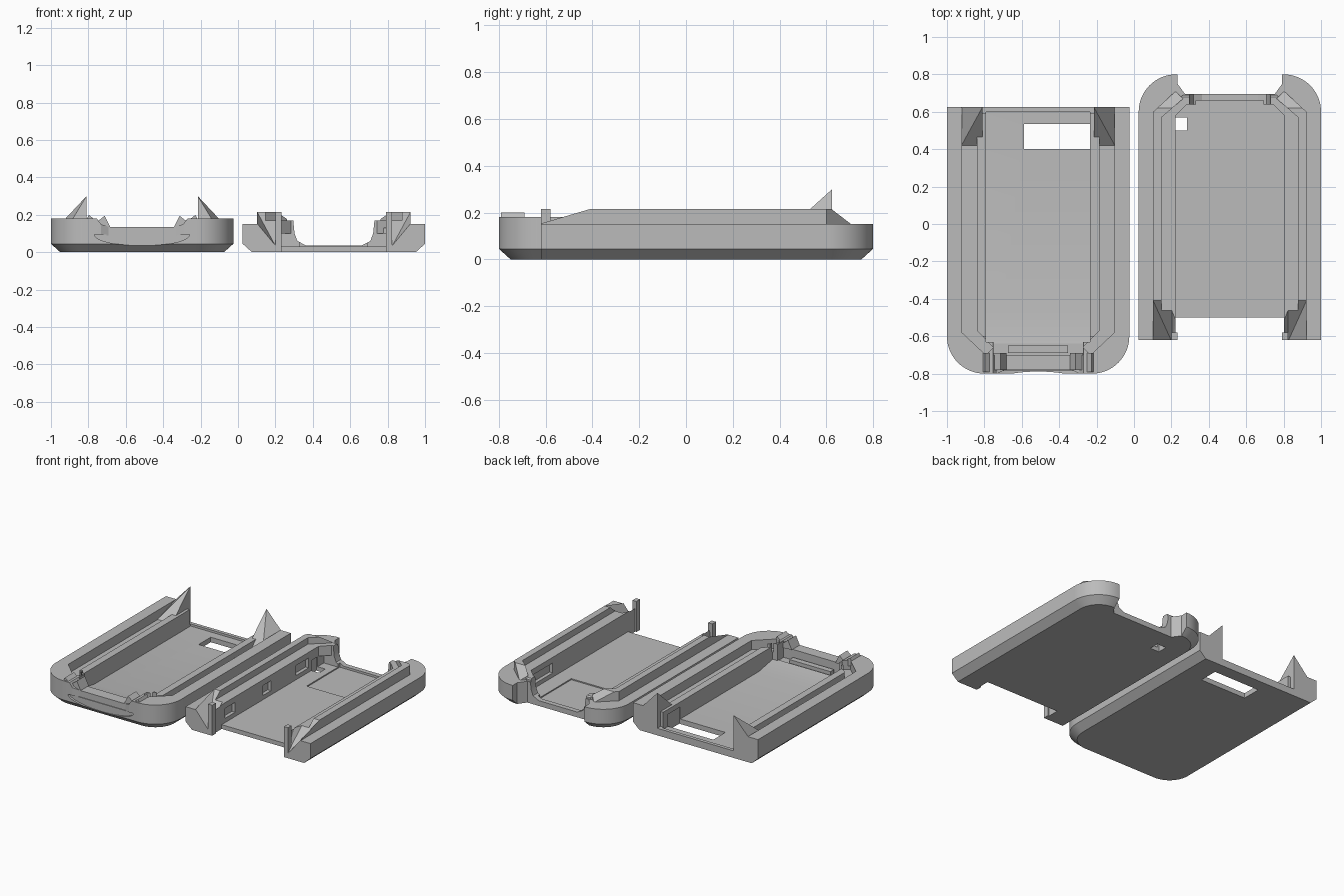
import bpy, bmesh, math
from mathutils import Vector

cube = bpy.data.objects.get("Cube")
if cube:
    bpy.data.objects.remove(cube, do_unlink=True)

grey = bpy.data.materials.new("plain_grey")
grey.use_nodes = True
grey.diffuse_color = (0.5, 0.5, 0.5, 1)
grey.node_tree.nodes["Principled BSDF"].inputs["Base Color"].default_value = (0.5, 0.5, 0.5, 1)


def finish(name, bm):
    bmesh.ops.recalc_face_normals(bm, faces=bm.faces)
    mesh = bpy.data.meshes.new(name)
    bm.to_mesh(mesh)
    bm.free()
    mesh.materials.append(grey)
    obj = bpy.data.objects.new(name, mesh)
    bpy.context.collection.objects.link(obj)
    return obj


def loft(name, rings):
    """Closed solid through rings of equal length."""
    bm = bmesh.new()
    loops = [[bm.verts.new(p) for p in ring] for ring in rings]
    n = len(loops[0])
    for a, b in zip(loops, loops[1:]):
        for i in range(n):
            j = (i + 1) % n
            bm.faces.new((a[i], a[j], b[j], b[i]))
    bm.faces.new(loops[0])
    bm.faces.new(loops[-1])
    return finish(name, bm)


def plan(pts, z0, z1, side=1):
    return loft("piece", [[(x * side, y, z) for x, y in pts] for z in (z0, z1)])


def section(pts, y0, y1, side=1):
    return loft("piece", [[(x * side, y, z) for x, z in pts] for y in (y0, y1)])


def box(x0, x1, y0, y1, z0, z1, side=1):
    return plan([(x0, y0), (x1, y0), (x1, y1), (x0, y1)], z0, z1, side)


def hull(pts, side=1):
    bm = bmesh.new()
    for x, y, z in pts:
        bm.verts.new((x * side, y, z))
    bmesh.ops.convex_hull(bm, input=bm.verts)
    return finish("piece", bm)


def combine(target, tool, operation):
    """Apply a boolean and discard the tool."""
    mod = target.modifiers.new("bool", "BOOLEAN")
    mod.operation, mod.solver, mod.object = operation, "EXACT", tool
    bpy.context.view_layer.update()
    deps = bpy.context.evaluated_depsgraph_get()
    mesh = bpy.data.meshes.new_from_object(target.evaluated_get(deps))
    target.modifiers.clear()
    target.data = mesh
    bpy.data.objects.remove(tool, do_unlink=True)


def cut(target, tool):
    combine(target, tool, "DIFFERENCE")


def add(target, tool):
    combine(target, tool, "UNION")


def outline(inset, flat_y, round_y, z, radius=0.2):
    """Plan with one square end and one round-cornered end."""
    w = 0.4875 - inset
    s = 1 if round_y > 0 else -1
    cx, cy, r = 0.2875, round_y - s * radius, radius - inset
    arc = [math.pi / 2 * i / 16 for i in range(17)]
    pts = [(w, flat_y, z)]
    pts += [(cx + r * math.cos(a), cy + s * r * math.sin(a), z) for a in arc]
    pts += [(-cx - r * math.cos(a), cy + s * r * math.sin(a), z) for a in reversed(arc)]
    return pts + [(-w, flat_y, z)]


def shell(name, flat_y, round_y, height):
    return loft(name, [outline(i, flat_y, round_y, z)
                       for i, z in ((0.05, 0), (0, 0.045), (0, height))])


def place(obj, x):
    obj.location.x = x
    bpy.ops.object.select_all(action="DESELECT")
    obj.select_set(True)
    bpy.context.view_layer.objects.active = obj
    bpy.ops.object.shade_smooth_by_angle(angle=math.radians(25))


# Grooved half: tray with a channel around the rails
lower = shell("grooved_case_half", 0.625, -0.8, 0.18)
cut(lower, box(-0.2775, 0.2775, -0.63, 0.6, 0.035, 1))
cut(lower, box(-0.2975, 0.2975, 0.59, 0.7, 0.05, 1))
for s in (1, -1):
    cut(lower, plan([(0.4075, 0.7), (0.4075, -0.58), (0.28, -0.7), (0.24, -0.66),
                     (0.3275, -0.57), (0.3275, 0.7)], 0.115, 1, s))
    cut(lower, box(0.25, 0.34, -0.6, 0.7, 0.155, 1, s))

# Port pocket and dipped front wall
cut(lower, box(-0.24, 0.24, -0.7, -0.6, 0.06, 1))
cut(lower, section([(-0.25, 0.19), (-0.22, 0.15), (-0.175, 0.135), (0.175, 0.135),
                    (0.22, 0.15), (0.25, 0.19)], -0.9, -0.6))
add(lower, box(-0.16, 0.16, -0.69, -0.65, 0.05, 0.085))

# Scooped front face
arc = [math.pi * i / 20 for i in range(21)]
cut(lower, section([(0.255 * math.cos(a), 0.095 - 0.06 * math.sin(a)) for a in arc],
                   -0.9, -0.785))
cut(lower, plan([(-0.24, -0.9), (-0.22, -0.8), (-0.18, -0.78), (0.18, -0.78),
                 (0.22, -0.8), (0.24, -0.9)], 0.09, 0.3))

# Sloped floor end, corner peaks and locking spikes
add(lower, hull([(x, y, z) for x in (-0.279, 0.279)
                 for y, z in ((-0.64, 0.03), (-0.64, 0.065), (-0.58, 0.045), (-0.45, 0.03))]))
for s in (1, -1):
    add(lower, section([(0.31, 0.15), (0.285, 0.2), (0.235, 0.16), (0.235, 0.13)],
                       -0.79, -0.69, s))
    add(lower, section([(0.245, 0.13), (0.245, 0.16), (0.2, 0.195), (0.17, 0.135)],
                       -0.78, -0.69, s))
    add(lower, hull([(0.2975, 0.625, 0.3), (0.41, 0.625, 0.18), (0.41, 0.42, 0.115),
                     (0.2975, 0.42, 0.115), (0.2975, 0.625, 0.03), (0.41, 0.625, 0.03),
                     (0.41, 0.42, 0.08), (0.2975, 0.42, 0.08)], s))

# Wide camera window
cut(lower, box(-0.075, 0.285, 0.4, 0.535, -0.1, 0.12))
place(lower, -0.5125)

# Ridged half: tray with a raised tongue along the rails
upper = shell("ridged_case_half", -0.62, 0.8, 0.15)
cut(upper, box(-0.29, 0.29, -0.9, 0.64, 0.03, 1))
cut(upper, box(-0.29, 0.29, -0.9, -0.5, -0.1, 1))
for s in (1, -1):
    add(upper, plan([(0.41, -0.62), (0.41, 0.6), (0.29, 0.71), (0.25, 0.67),
                     (0.365, 0.57), (0.365, -0.62)], 0.1, 0.215, s))
    add(upper, plan([(0.37, -0.62), (0.37, 0.58), (0.25, 0.69), (0.18, 0.69),
                     (0.18, 0.64), (0.23, 0.64), (0.29, 0.58), (0.29, -0.62)], 0.1, 0.17, s))
    # Socket for the locking spike, with a thin fin beside it
    cut(upper, hull([(0.31, -0.63, 0.03), (0.41, -0.63, 0.15), (0.41, -0.41, 0.215),
                     (0.31, -0.41, 0.215)] + [(x, y, 0.3) for x in (0.27, 0.42)
                                             for y in (-0.63, -0.41)], s))
    add(upper, box(0.28, 0.312, -0.62, -0.58, 0, 0.215, s))

# Ridge rolls off toward the round end
cut(upper, hull([(x, y, z) for x in (-0.6, 0.6)
                 for y, z in ((0.62, 0.216), (0.67, 0.19), (0.705, 0.151), (0.9, 0.151),
                              (0.9, 0.3), (0.62, 0.3))]))

# Open end between the two horns, with a rounded opening in the end wall
cut(upper, plan([(-0.28, 0.9), (-0.28, 0.75), (-0.24, 0.695), (0.24, 0.695),
                 (0.28, 0.75), (0.28, 0.9)], -0.1, 0.4))
cut(upper, section([(-0.23, 0.3), (-0.21, 0.1), (-0.195, 0.06), (-0.15, 0.037),
                    (0.15, 0.037), (0.195, 0.06), (0.21, 0.1), (0.23, 0.3)], 0.6, 0.9))

# Floor recess, camera hole and button slots
cut(upper, box(-0.18, 0.18, 0.29, 0.66, 0.022, 0.1))
cut(upper, box(-0.3, -0.23, 0.5, 0.57, -0.1, 0.1))
for x, y0, y1 in ((-0.29, -0.04, 0.05), (-0.29, -0.46, -0.35), (-0.29, 0.33, 0.47),
                  (0.29, 0.34, 0.61)):
    cut(upper, box(x - 0.025, x + 0.025, y0, y1, 0.06, 0.13))
place(upper, 0.5125)
